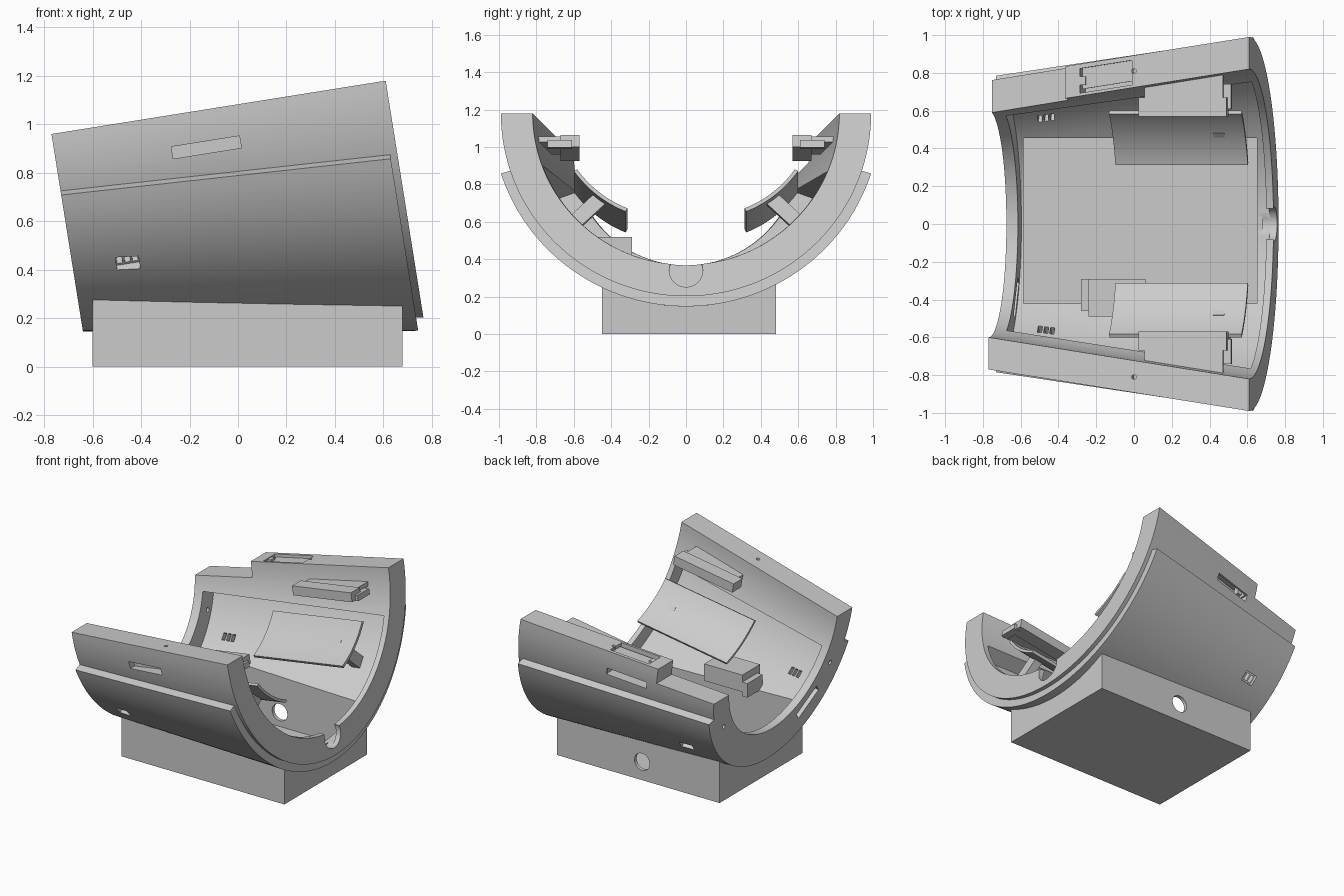
import bpy, bmesh, math
from mathutils import Matrix, Vector

if "Cube" in bpy.data.objects:
    bpy.data.objects.remove(bpy.data.objects["Cube"])

TILT = math.atan2(0.22, 1.38)
L = 1.397
# Local frame: s along the tilted cone axis, y sideways, h away from the rim plane
FRAME = Matrix.Translation((-0.77, 0, 0.96)) @ Matrix.Rotation(-TILT, 4, 'Y')

grey = bpy.data.materials.new("plain grey")
grey.diffuse_color = (0.6, 0.6, 0.6, 1)
grey.use_nodes = True
grey.node_tree.nodes["Principled BSDF"].inputs["Base Color"].default_value = grey.diffuse_color


def outer(s):
    return 0.77 + 0.22 * s / L


def finish(name, bm, local=True):
    bmesh.ops.recalc_face_normals(bm, faces=bm.faces)
    if local:
        bm.transform(FRAME)
    me = bpy.data.meshes.new(name)
    bm.to_mesh(me)
    bm.free()
    me.materials.append(grey)
    ob = bpy.data.objects.new(name, me)
    bpy.context.collection.objects.link(ob)
    return ob


def sector(name, s0, s1, rin, rout, a0=0, a1=180, n=72):
    """Arc-shaped solid; rin and rout are functions of (s, angle)."""
    bm = bmesh.new()
    rings = []
    for i in range(n + 1):
        a = math.radians(a0 + (a1 - a0) * i / n)
        ring = []
        for s, f in ((s0, rin), (s1, rin), (s1, rout), (s0, rout)):
            r = f(s, a)
            ring.append(bm.verts.new((s, r * math.cos(a), -r * math.sin(a))))
        rings.append(ring)
    for p, q in zip(rings, rings[1:]):
        for k in range(4):
            bm.faces.new((p[k], p[(k + 1) % 4], q[(k + 1) % 4], q[k]))
    bm.faces.new(rings[0])
    bm.faces.new(rings[-1])
    return finish(name, bm)


def block(name, s, r, t, angle=0, side=1, shear=0):
    """Box along the axis (s), outward (r) and across (t), at an angle below the rim."""
    a = math.radians(angle)
    bm = bmesh.new()
    bmesh.ops.create_cube(bm, size=1)
    for v in bm.verts:
        x = s[0] + (s[1] - s[0]) * (v.co.x + 0.5)
        rr = r[0] + (r[1] - r[0]) * (v.co.y + 0.5) + shear * (x - (s[0] + s[1]) / 2)
        tt = t[0] + (t[1] - t[0]) * (v.co.z + 0.5)
        v.co = (x, side * (rr * math.cos(a) + tt * math.sin(a)),
                -rr * math.sin(a) + tt * math.cos(a))
    return finish(name, bm)


def world_box(name, x, y, z):
    bm = bmesh.new()
    bmesh.ops.create_cube(bm, size=1)
    for v in bm.verts:
        v.co = [c[0] + (c[1] - c[0]) * (k + 0.5) for c, k in zip((x, y, z), v.co)]
    return finish(name, bm, False)


def cylinder(name, centre, axis, radius, depth, local=True):
    bm = bmesh.new()
    bmesh.ops.create_cone(bm, cap_ends=True, segments=32, radius1=radius,
                          radius2=radius, depth=depth)
    rot = Vector((0, 0, 1)).rotation_difference(Vector(axis)).to_matrix().to_4x4()
    bm.transform(Matrix.Translation(centre) @ rot)
    return finish(name, bm, local)


def combine(target, tool, op='DIFFERENCE', keep=False):
    mod = target.modifiers.new("join", 'BOOLEAN')
    mod.operation, mod.solver, mod.object = op, 'EXACT', tool
    bpy.context.view_layer.objects.active = target
    bpy.ops.object.modifier_apply(modifier=mod.name)
    if not keep:
        bpy.data.objects.remove(tool)


# Half-cone shell with a raised outer band
shell = sector("shell", 0, L, lambda s, a: outer(s) - 0.17, lambda s, a: outer(s))
band = sector("band", 0, L - 0.03, lambda s, a: outer(s) - 0.02,
              lambda s, a: outer(s) + 0.055, 18, 162)
combine(shell, band, 'UNION')

# Inner pocket between the end flanges
combine(shell, sector("pocket", 0.06, 1.36, lambda s, a: 0.3,
                      lambda s, a: outer(s) - 0.05, 20, 160))

# Base box, hollow, trimmed to sit under the shell
base = world_box("base_box", (-0.6, 0.68), (-0.45, 0.48), (0, 0.45))
combine(base, sector("trim", -0.2, L + 0.2, lambda s, a: 0.1,
                     lambda s, a: outer(s) + 0.04, 5, 175))
cavity = world_box("cavity", (-0.585, 0.65), (-0.42, 0.455), (0.03, 0.6))
combine(base, cavity, keep=True)
combine(shell, cavity)
combine(base, cylinder("cable_hole", (0.01, 0.48, 0.13), (0, 1, 0), 0.06, 0.2, False))

# Round notch in the large end, slot in the small end, lowered rim on the back
combine(shell, cylinder("notch", (1.39, 0, -0.85), (1, 0, 0), 0.09, 0.14))
combine(shell, block("end_slot", (-0.05, 0.1), (0.66, 0.71), (-0.12, 0.12), 55, -1))
combine(shell, block("rim_step", (-0.1, 0.41), (0.4, 1.1), (-0.11, 0.1)))

for side, label in ((1, "back"), (-1, "front")):
    # Latch recess in the rim with a window through the outer wall
    combine(shell, block("recess", (0.49, 0.77), (0.715, 0.845), (-0.18, 0.1),
                         side=side, shear=0.157))
    combine(shell, block("window", (0.48, 0.765), (0.78, 1.1), (-0.18, -0.13), side=side))
    # Vent with three openings
    combine(shell, block("vent", (0.18, 0.275), (0.825, 1.0), (-0.035, 0.035), 42, side))
    for c in (0.195, 0.228, 0.26):
        combine(shell, block("vent_hole", (c - 0.011, c + 0.011), (0.6, 1.0),
                             (-0.025, 0.025), 42, side))
    # Screw holes in the rim and the small end
    combine(shell, cylinder("rim_hole", (0.78, side * 0.81, 0), (0, 0, 1), 0.012, 0.1))
    a = math.radians(30)
    combine(shell, cylinder("end_hole", (0, side * 0.69 * math.cos(a), -0.69 * math.sin(a)),
                            (1, 0, 0), 0.015, 0.2))

    # Latch at the end of the recess
    block(label + "_latch", (0.44, 0.52), (0.735, 0.78), (-0.11, -0.005), side=side)
    block(label + "_latch_cap", (0.5, 0.765), (0.735, 0.845), (-0.05, -0.02),
          side=side, shear=0.157)

    # Rail held by a shelf on the inner wall
    block(label + "_rail", (0.79, 1.26), (0.57, 0.67), (-0.16, -0.095), side=side)
    block(label + "_shelf", (0.82, 1.24), (0.66, 0.8), (-0.13, -0.10), side=side)
    block(label + "_rail_knob", (1.23, 1.28), (0.61, 0.74), (-0.165, -0.125), side=side)

    # Curved pad on a strut
    lo, hi = (26.5, 58) if side > 0 else (122, 153.5)

    def pad_radius(s, a):
        k = abs(math.degrees(a) - 90)
        return 0.59 + 0.06 * (k - 32) / 31.5

    sector(label + "_pad", 0.6, 1.31, pad_radius,
           lambda s, a: pad_radius(s, a) + 0.02, lo, hi, 20)
    block(label + "_strut", (1.14, 1.2), (0.62, 0.9), (-0.04, 0.04), 43, side)

# Stepped block inside on the front
world_box("inner_block", (-0.24, 0.06), (-0.49, -0.29), (0.4, 0.52))
world_box("inner_block_step", (-0.28, -0.24), (-0.46, -0.29), (0.37, 0.47))

for ob in bpy.data.objects:
    bpy.ops.object.select_all(action='DESELECT')
    ob.select_set(True)
    bpy.context.view_layer.objects.active = ob
    bpy.ops.object.shade_smooth_by_angle(angle=math.radians(30))
